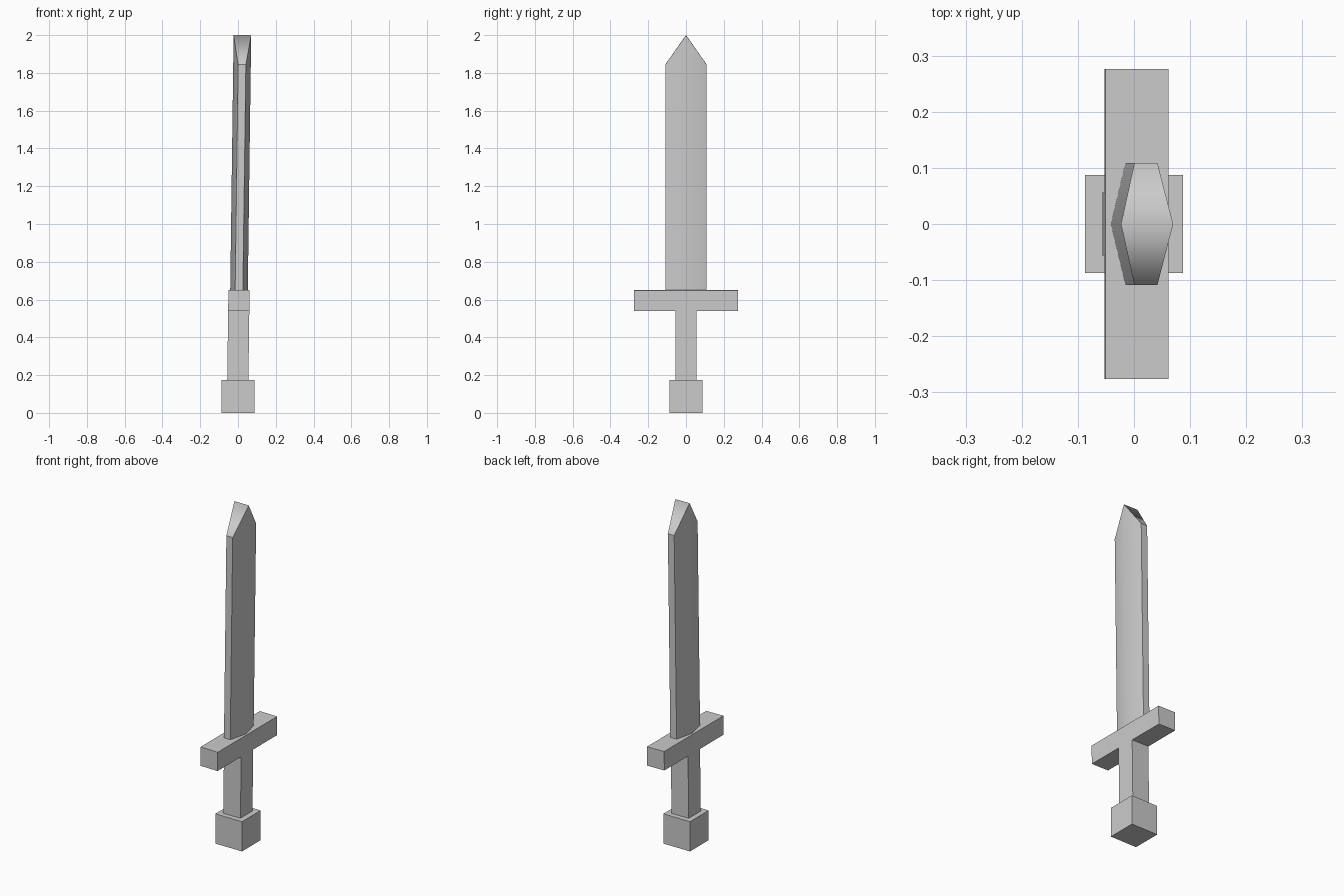
import bpy, bmesh
from mathutils import Matrix

if "Cube" in bpy.data.objects:
    bpy.data.objects.remove(bpy.data.objects["Cube"])

# Blade, guard and grip lean very slightly towards +x above the pommel
PIVOT = (-0.001, 0, 0.175)
LEAN = Matrix.Translation(PIVOT) @ Matrix.Rotation(0.0133, 4, 'Y')


def finish(name, bm, lean=True):
    if lean:
        bm.transform(Matrix.Translation((0, 0, -PIVOT[2])))
        bm.transform(LEAN)
    bmesh.ops.recalc_face_normals(bm, faces=bm.faces[:])
    mesh = bpy.data.meshes.new(name)
    bm.to_mesh(mesh)
    bm.free()
    obj = bpy.data.objects.new(name, mesh)
    bpy.context.collection.objects.link(obj)
    return obj


def box(name, hx, hy, z0, z1, lean=True):
    bm = bmesh.new()
    bmesh.ops.create_cube(bm, size=1)
    bmesh.ops.scale(bm, vec=(2 * hx, 2 * hy, z1 - z0), verts=bm.verts[:])
    bmesh.ops.translate(bm, vec=(0, 0, (z0 + z1) / 2), verts=bm.verts[:])
    return finish(name, bm, lean)


# Handle parts
box("pommel", 0.087, 0.087, 0.0, 0.175, lean=False)
box("grip", 0.056, 0.056, 0.172, 0.54)
box("crossguard", 0.056, 0.276, 0.539, 0.65)

# Blade: hexagonal section, roofed to a chisel tip along the middle ridge
RIDGE, EDGE, HALF_W = 0.0465, 0.0205, 0.109
section = [(RIDGE, 0), (EDGE, HALF_W), (-EDGE, HALF_W),
           (-RIDGE, 0), (-EDGE, -HALF_W), (EDGE, -HALF_W)]
bm = bmesh.new()
low = [bm.verts.new((x, y, 0.65)) for x, y in section]
top = [bm.verts.new((x, y, 2.0 if y == 0 else 1.845)) for x, y in section]
bm.faces.new(low)
for i in range(6):
    j = (i + 1) % 6
    bm.faces.new((low[i], low[j], top[j], top[i]))
bm.faces.new(top[0:4])
bm.faces.new((top[3], top[4], top[5], top[0]))

# Smooth across the middle ridges and the tip, sharp everywhere else
for f in bm.faces:
    f.smooth = True
for e in bm.edges:
    e.smooth = all(abs(v.co.y) < 1e-6 for v in e.verts)
finish("blade", bm)
